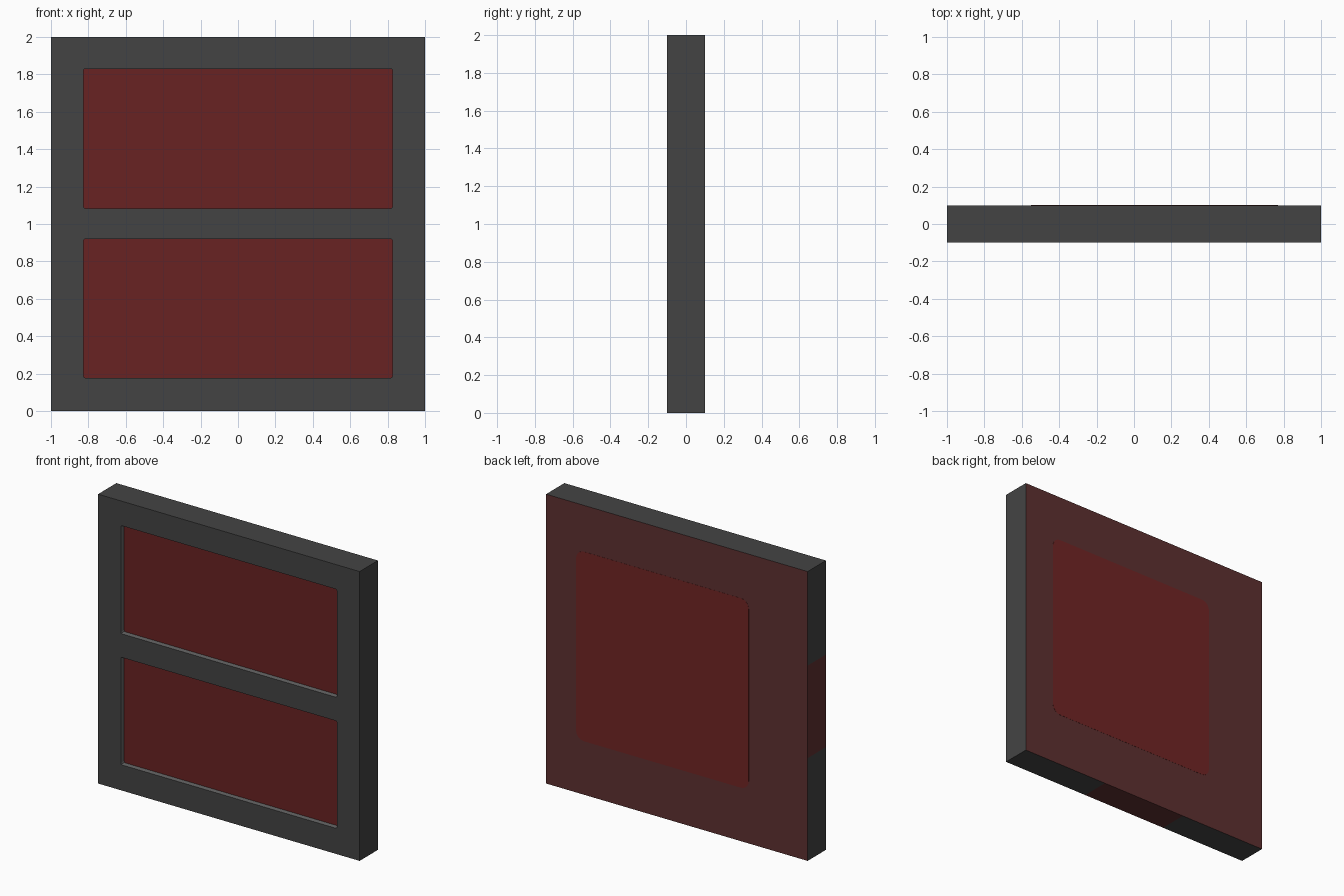
import bpy, bmesh, math
from mathutils import Vector

if "Cube" in bpy.data.objects:
    bpy.data.objects.remove(bpy.data.objects["Cube"])


def material(name, rgb):
    """Flat colour from 0-255 sRGB values."""
    m = bpy.data.materials.new(name)
    lin = [((c / 255 + 0.055) / 1.055) ** 2.4 for c in rgb]
    m.diffuse_color = (*lin, 1)
    m.use_nodes = True
    m.node_tree.nodes["Principled BSDF"].inputs["Base Color"].default_value = m.diffuse_color
    return m


FRAME, WALL, RED, BACK, BADGE = range(5)
mats = [material("charcoal", (68, 68, 68)),
        material("recess_grey", (104, 104, 104)),
        material("panel_red", (105, 34, 34)),
        material("back_maroon", (94, 48, 48)),
        material("back_red", (113, 37, 36))]

HALF, THICK, DEPTH = 1.0, 0.1, 0.037
WIN_X = 0.826                                # half width of the recesses
WINDOWS = [(0.177, 0.92), (1.083, 1.83)]     # z ranges of the recesses
PATCH_X, PATCH_Z = 0.33, (0.71, 1.35)        # maroon strips on bottom and left


def to_object(bm, name):
    me = bpy.data.meshes.new(name)
    bm.to_mesh(me)
    bm.free()
    for m in mats:
        me.materials.append(m)
    ob = bpy.data.objects.new(name, me)
    bpy.context.collection.objects.link(ob)
    return ob


def in_window(p):
    return abs(p.x) < WIN_X + 1e-4 and any(a - 1e-4 < p.z < b + 1e-4 for a, b in WINDOWS)


# Slab, cut along the borders of the recesses and painted strips
bm = bmesh.new()
bmesh.ops.create_cube(bm, size=1)
for v in bm.verts:
    v.co = Vector((v.co.x * 2 * HALF, v.co.y * 2 * THICK, v.co.z * 2 + 1))
cuts = [("x", s * d) for s in (-1, 1) for d in (WIN_X, PATCH_X)]
cuts += [("z", z) for z in (*WINDOWS[0], *WINDOWS[1], *PATCH_Z)]
for axis, d in cuts:
    n = Vector((1, 0, 0)) if axis == "x" else Vector((0, 0, 1))
    bmesh.ops.bisect_plane(bm, geom=bm.verts[:] + bm.edges[:] + bm.faces[:],
                           plane_co=n * d, plane_no=n)
bm.normal_update()

# Sink the two front recesses
front = [f for f in bm.faces if f.normal.y < -0.9 and in_window(f.calc_center_median())]
ret = bmesh.ops.extrude_face_region(bm, geom=front)
moved = [g for g in ret["geom"] if isinstance(g, bmesh.types.BMVert)]
bmesh.ops.translate(bm, verts=moved, vec=(0, DEPTH, 0))
left_over = [f for f in front if f.is_valid]
if left_over:
    bmesh.ops.delete(bm, geom=left_over, context="FACES")

# Slightly round the recess corners
levels = [z for w in WINDOWS for z in w]
corners = []
for e in bm.edges:
    a, b = e.verts[0].co, e.verts[1].co
    if (abs(abs(a.y - b.y) - DEPTH) < 1e-4 and abs(abs(a.x) - WIN_X) < 1e-4
            and any(abs(a.z - z) < 1e-4 for z in levels)):
        corners.append(e)
bmesh.ops.bevel(bm, geom=corners, offset=0.01, segments=2, profile=0.5, affect="EDGES")
bm.normal_update()

# Colours by direction and position
for f in bm.faces:
    c, n = f.calc_center_median(), f.normal
    f.material_index = FRAME
    if n.y > 0.9:
        f.material_index = BACK
    elif n.y < -0.9:
        if c.y > -THICK + DEPTH / 2:
            f.material_index = RED
    elif abs(c.x) < 0.99 and 0.01 < c.z < 1.99:
        f.material_index = WALL
    elif n.z < -0.9 and abs(c.x) < PATCH_X:
        f.material_index = BACK
    elif n.x < -0.9 and PATCH_Z[0] < c.z < PATCH_Z[1]:
        f.material_index = BACK
to_object(bm, "panel_body")

# Rounded square painted on the back, as a very thin plate
bm = bmesh.new()
x0, x1, z0, z1, r = -0.55, 0.77, 0.37, 1.68, 0.06
ring = []
for i, (cx, cz) in enumerate([(x1 - r, z1 - r), (x0 + r, z1 - r),
                              (x0 + r, z0 + r), (x1 - r, z0 + r)]):
    for k in range(6):
        a = math.radians(90 * i + 18 * k)
        ring.append(bm.verts.new((cx + r * math.cos(a), THICK - 0.001, cz + r * math.sin(a))))
face = bm.faces.new(ring)
ext = bmesh.ops.extrude_face_region(bm, geom=[face], use_keep_orig=True)
bmesh.ops.translate(bm, verts=[g for g in ext["geom"] if isinstance(g, bmesh.types.BMVert)],
                    vec=(0, 0.002, 0))
bmesh.ops.recalc_face_normals(bm, faces=bm.faces[:])
for f in bm.faces:
    f.material_index = BADGE
to_object(bm, "back_square")
